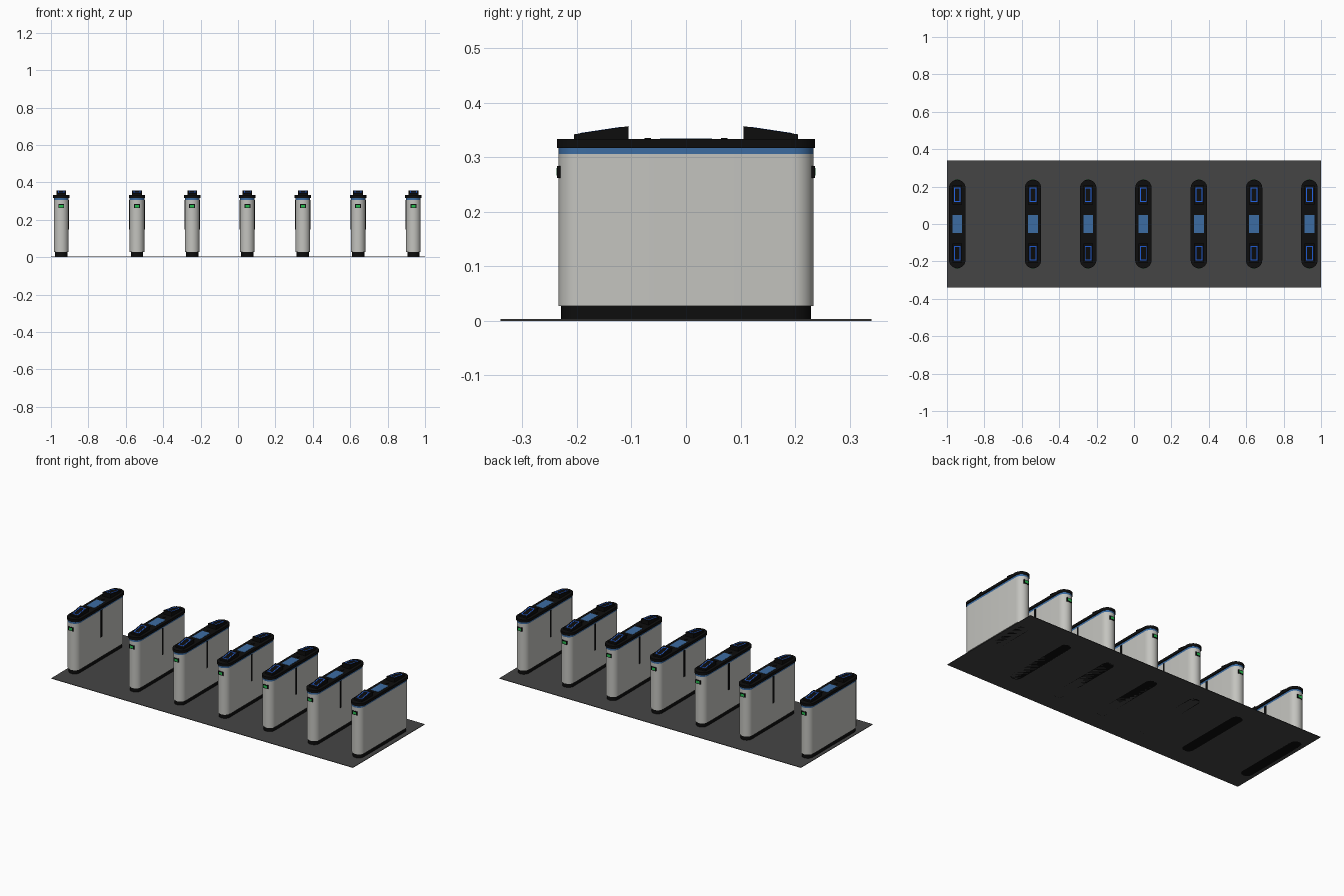
import bpy, bmesh, math

if "Cube" in bpy.data.objects:
    bpy.data.objects.remove(bpy.data.objects["Cube"])


def material(name, r, g, b):
    m = bpy.data.materials.new(name)
    m.diffuse_color = (r, g, b, 1)
    m.use_nodes = True
    m.node_tree.nodes["Principled BSDF"].inputs["Base Color"].default_value = m.diffuse_color
    return m


STEEL = material("brushed_steel", 0.55, 0.55, 0.52)
BLACK = material("black", 0.004, 0.004, 0.004)
BLUE = material("band_blue", 0.045, 0.15, 0.36)
GLOW = material("bright_blue", 0.015, 0.12, 0.75)
GREEN = material("green", 0.02, 0.5, 0.08)
FLOOR = material("floor_grey", 0.06, 0.06, 0.06)


def prism(name, pts, direction, mat, smooth=False):
    """Extrude a closed 3D outline along a direction."""
    bm = bmesh.new()
    face = bm.faces.new([bm.verts.new(p) for p in pts])
    ext = bmesh.ops.extrude_face_region(bm, geom=[face])
    moved = [g for g in ext["geom"] if isinstance(g, bmesh.types.BMVert)]
    bmesh.ops.translate(bm, verts=moved, vec=direction)
    bmesh.ops.recalc_face_normals(bm, faces=bm.faces)
    mesh = bpy.data.meshes.new(name)
    bm.to_mesh(mesh)
    bm.free()
    mesh.materials.append(mat)
    obj = bpy.data.objects.new(name, mesh)
    bpy.context.collection.objects.link(obj)
    if smooth:
        bpy.ops.object.select_all(action='DESELECT')
        obj.select_set(True)
        bpy.context.view_layer.objects.active = obj
        bpy.ops.object.shade_smooth_by_angle(angle=math.radians(35))
    return obj


def box(name, x0, x1, y0, y1, z0, z1, mat):
    return prism(name, [(x0, y0, z0), (x1, y0, z0), (x1, y1, z0), (x0, y1, z0)],
                 (0, 0, z1 - z0), mat)


def stadium(name, cx, r, half, z0, z1, mat, seg=14):
    """Vertical slab with semicircular ends along y."""
    pts = []
    for sign in (1, -1):
        for i in range(seg + 1):
            a = math.pi * i / seg
            pts.append((cx + sign * r * math.cos(a),
                        sign * (half - r + r * math.sin(a)), z0))
    return prism(name, pts, (0, 0, z1 - z0), mat, True)


def reader(cx, s):
    """Sloped ticket reader with a glowing outline, at the s*y end of the lid."""
    w, y0, y1, z0, z1 = 0.026, 0.105, 0.205, 0.357, 0.342
    prism("reader_wedge", [(cx - w, s * y0, 0.332), (cx - w, s * y1, 0.332),
                           (cx - w, s * y1, z1), (cx - w, s * y0, z0)], (2 * w, 0, 0), BLACK)

    def strip(xa, xb, ya, yb):
        def z(y):
            return z0 + (z1 - z0) * (y - y0) / (y1 - y0)
        prism("reader_light", [(cx + xa, s * ya, z(ya)), (cx + xb, s * ya, z(ya)),
                               (cx + xb, s * yb, z(yb)), (cx + xa, s * yb, z(yb))],
              (0, 0, 0.0008), GLOW)
    t = 0.005
    strip(-0.018, -0.018 + t, 0.118, 0.194)
    strip(0.018 - t, 0.018, 0.118, 0.194)
    strip(-0.018 + t, 0.018 - t, 0.118, 0.118 + t)
    strip(-0.018 + t, 0.018 - t, 0.194 - t, 0.194)


def end_display(cx, s):
    """Black framed green signal on the rounded end."""
    box("signal_frame", cx - 0.016, cx + 0.016, s * 0.226, s * 0.2365, 0.262, 0.284, BLACK)
    box("signal_light", cx - 0.011, cx + 0.011, s * 0.2365, s * 0.2372, 0.266, 0.280, GREEN)


# floor slab
box("floor", -1, 1, -0.34, 0.34, 0, 0.003, FLOOR)

# row of gate cabinets
XS = [-0.945, -0.54, -0.245, 0.05, 0.347, 0.642, 0.938]
for i, cx in enumerate(XS):
    stadium("plinth", cx, 0.033, 0.229, 0.0, 0.027, BLACK)
    stadium("cabinet_body", cx, 0.039, 0.234, 0.027, 0.306, STEEL)
    stadium("blue_band", cx, 0.039, 0.234, 0.306, 0.317, BLUE)
    stadium("lid", cx, 0.044, 0.237, 0.317, 0.333, BLACK)
    box("lid_panel", cx - 0.026, cx + 0.026, -0.048, 0.048, 0.332, 0.334, BLUE)
    for s in (-1, 1):
        reader(cx, s)
        end_display(cx, s)
        box("lid_sensor", cx - 0.006, cx + 0.006, s * 0.064, s * 0.076, 0.332, 0.3355, BLACK)
        # gate flap, only on sides that face a lane
        if 0 <= i + s < len(XS):
            wide = {i, i + s} == {0, 1}
            h = 0.009 if wide else 0.006
            xa, xb = cx + s * 0.038, cx + s * 0.0415
            box("gate_flap", min(xa, xb), max(xa, xb), -h, h, 0.147, 0.306, BLACK)
